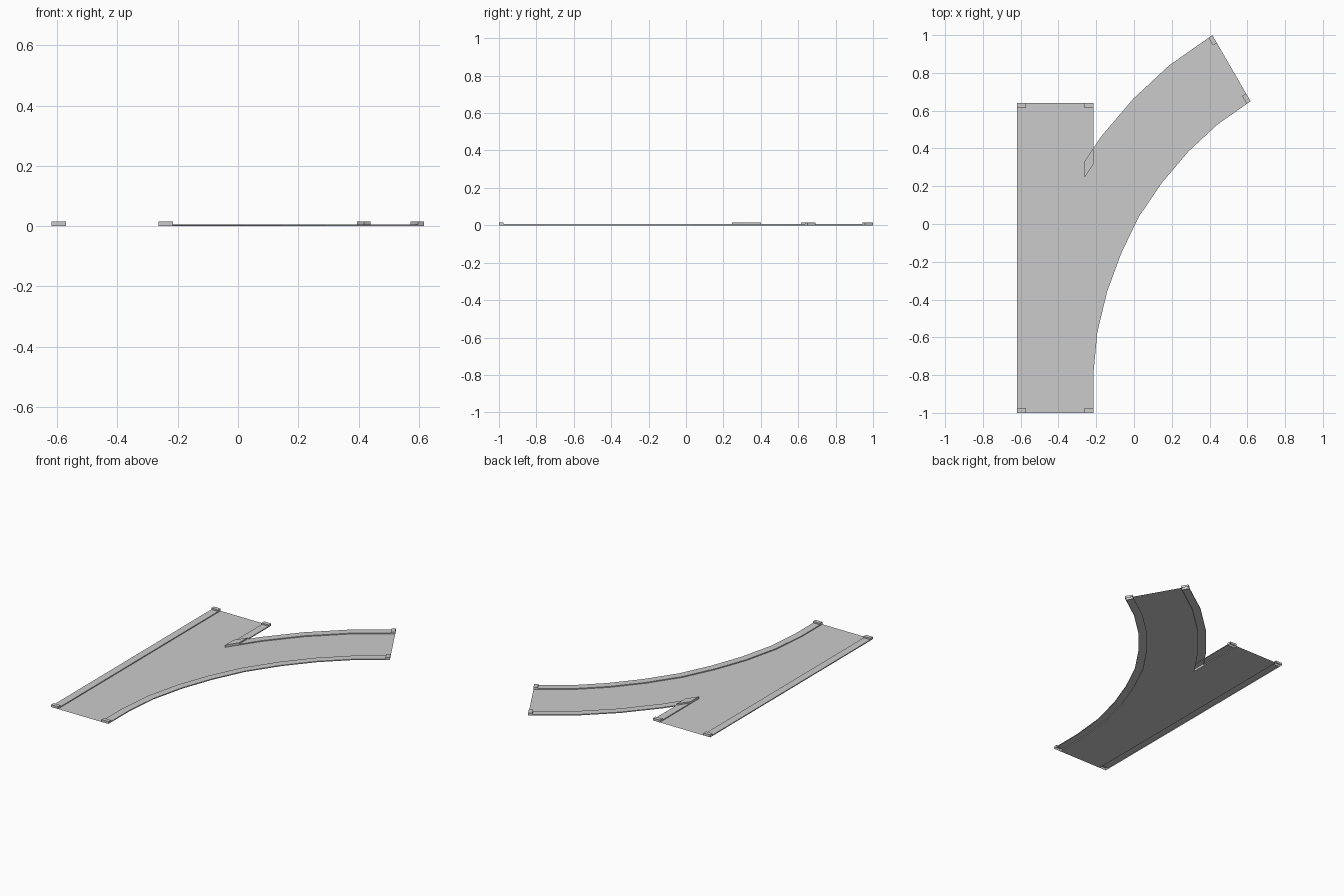
import bpy
from mathutils import Vector as V

if "Cube" in bpy.data.objects:
    bpy.data.objects.remove(bpy.data.objects["Cube"])

LOW, HIGH, CURB, WIDTH, BLOCK = 0.006, 0.015, 0.048, 0.404, 0.025
XL, XR = -0.619, -0.215          # straight lane outer edges
TOP = 0.64                       # far end of the straight lane


def make(name, verts, faces):
    me = bpy.data.meshes.new(name)
    me.from_pydata(verts, [], faces)
    me.update()
    ob = bpy.data.objects.new(name, me)
    bpy.context.collection.objects.link(ob)
    return ob


def shell(name, left, right, h):
    """Raised strip between two edge lines: top, side walls and end caps, open below."""
    n = len(left)
    verts = []
    for a, b in zip(left, right):
        verts += [(a.x, a.y, 0), (b.x, b.y, 0), (b.x, b.y, h), (a.x, a.y, h)]
    faces = [(0, 1, 2, 3)]
    for i in range(n - 1):
        p, q = 4 * i, 4 * i + 4
        faces += [(p + 2, q + 2, q + 3, p + 3),
                  (p + 1, q + 1, q + 2, p + 2),
                  (q, p, p + 3, q + 3)]
    e = 4 * (n - 1)
    faces.append((e + 1, e, e + 3, e + 2))
    return make(name, verts, faces)


def curb(name, left, right, start=True, end=True):
    """Low curb with a taller block at the chosen ends."""
    left, right = list(left), list(right)
    for flag, i, j, tag in ((start, 0, 1, "near"), (end, -1, -2, "far")):
        if flag:
            d = (left[j] - left[i]) if len(left) == 2 and i == 0 else (right[j] - right[i])
            d = d.normalized() * BLOCK
            la, ra = left[i] + d, right[i] + d
            ls, rs = [left[i], la], [right[i], ra]
            if i == -1:
                ls, rs = ls[::-1], rs[::-1]
            shell(name + "_block_" + tag, ls, rs, HIGH)
            left[i], right[i] = la, ra
    shell(name, left, right, LOW)


# Right edge of the diverging lane
edge = [V(p) for p in ((XR, -1), (XR, -0.79), (-0.194, -0.572), (-0.142, -0.357),
                       (-0.068, -0.156), (0.024, 0.036), (0.149, 0.22),
                       (0.288, 0.384), (0.441, 0.526), (0.617, 0.65))]
normals = []
for i in range(len(edge)):
    if i < 2:
        n = V((-1, 0))
    elif i == len(edge) - 1:
        n = V((-0.5, 0.866))
    else:
        t = (edge[i] - edge[i - 1]).normalized() + (edge[i + 1] - edge[i]).normalized()
        n = V((-t.y, t.x)).normalized()
    normals.append(n)


def offset(d):
    return [p + n * d for p, n in zip(edge, normals)]


def at_x(pts, x):
    """Point where an edge line crosses a given x, and the points after it."""
    for i in range(len(pts) - 1, 0, -1):
        a, b = pts[i - 1], pts[i]
        if a.x <= x < b.x:
            return a.lerp(b, (x - a.x) / (b.x - a.x)), pts[i:]


inner_r = offset(CURB)
inner_l, outer_l = offset(WIDTH - CURB), offset(WIDTH)
xi = XR - CURB
tip, road_left = at_x(inner_l, xi)
v_left, _ = at_x(outer_l, xi)
notch, arm_l = at_x(outer_l, XR)
v_right, arm_r = at_x(inner_l, XR)

# Road surface
outline = [V((XL + CURB, -1))] + inner_r + road_left[::-1] + [tip, V((xi, TOP)), V((XL + CURB, TOP))]
make("road_surface", [(p.x, p.y, 0) for p in outline], [tuple(range(len(outline)))])

# Outer curbs
curb("left_curb", [V((XL, -1)), V((XL, TOP))], [V((XL + CURB, -1)), V((XL + CURB, TOP))])
curb("curved_right_curb", inner_r, edge)

# Curbs meeting at the fork, with a raised block at the tip
shell("fork_block", [tip, v_left], [v_right, notch], HIGH)
curb("fork_straight_curb", [v_left, V((xi, TOP))], [notch, V((XR, TOP))], start=False)
curb("fork_curved_curb", [notch] + arm_l, [v_right] + arm_r, start=False)
